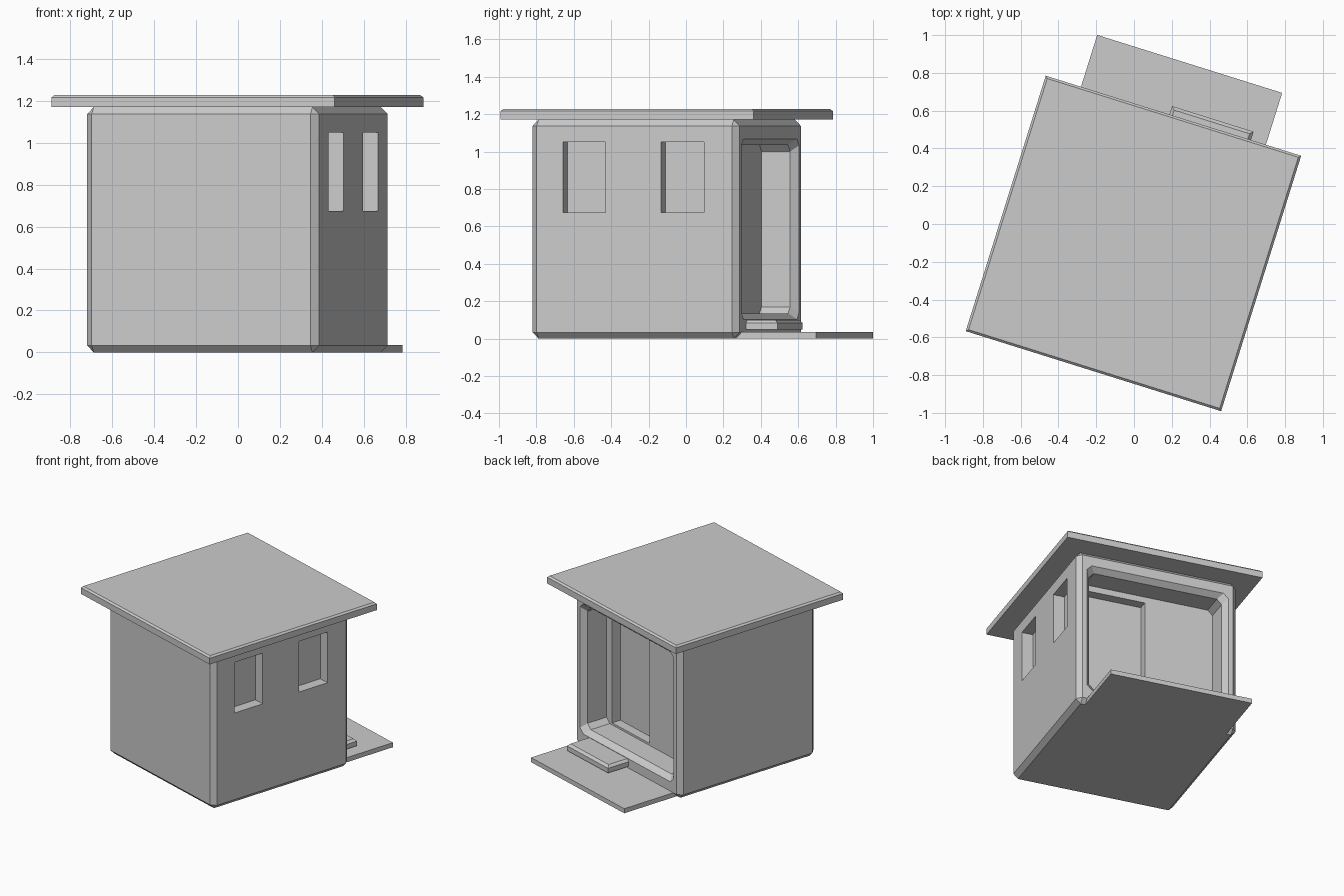
import bpy, bmesh, math

if "Cube" in bpy.data.objects:
    bpy.data.objects.remove(bpy.data.objects["Cube"])

ANGLE = math.radians(-17.4)
CENTRE = (-0.003, -0.103, 0)


def finish(name, bm):
    bmesh.ops.recalc_face_normals(bm, faces=bm.faces)
    me = bpy.data.meshes.new(name)
    bm.to_mesh(me)
    bm.free()
    ob = bpy.data.objects.new(name, me)
    bpy.context.collection.objects.link(ob)
    return ob


def box(name, lo, hi, bevel=0, top_only=False):
    """Axis-aligned box between two corners with an optional flat chamfer."""
    bm = bmesh.new()
    bmesh.ops.create_cube(bm, size=1)
    for v in bm.verts:
        v.co = [lo[i] + (v.co[i] + 0.5) * (hi[i] - lo[i]) for i in range(3)]
    if bevel:
        edges = [e for e in bm.edges
                 if not top_only or all(v.co.z > hi[2] - 1e-4 for v in e.verts)]
        bmesh.ops.bevel(bm, geom=edges, offset=bevel, segments=1,
                        profile=0.5, affect='EDGES')
    return finish(name, bm)


def porch_cutter():
    """Octagonal niche that flares outwards at its mouth."""
    bm = bmesh.new()
    rings = []
    for y, grow in ((0.38, 0), (0.54, 0), (0.62, 0.064)):
        w, z0, z1, c = 0.482 + grow, 0.135 - grow, 1.035 + grow, 0.035
        pts = [(w, z0 + c), (w, z1 - c), (w - c, z1), (c - w, z1),
               (-w, z1 - c), (-w, z0 + c), (c - w, z0), (w - c, z0)]
        rings.append([bm.verts.new((x, y, z)) for x, z in pts])
    for a, b in zip(rings, rings[1:]):
        for i in range(8):
            j = (i + 1) % 8
            bm.faces.new((a[i], a[j], b[j], b[i]))
    bm.faces.new(rings[0])
    bm.faces.new(rings[-1])
    return finish("porch_cutter", bm)


def cut(target, cutter):
    mod = target.modifiers.new("cut", 'BOOLEAN')
    mod.operation = 'DIFFERENCE'
    mod.solver = 'EXACT'
    mod.object = cutter
    cutter.hide_render = True
    bpy.context.view_layer.objects.active = target
    bpy.ops.object.modifier_apply(modifier=mod.name)
    bpy.data.objects.remove(cutter)


# Walls: chamfered block with porch niche, doorway and two side windows
walls = box("walls", (-0.58, -0.58, 0), (0.58, 0.58, 1.17), 0.033)
cut(walls, porch_cutter())
cut(walls, box("door_cutter", (0.01, 0.31, 0.15), (0.42, 0.45, 0.99)))
for y in (-0.28, 0.27):
    cut(walls, box("window_cutter", (0.50, y - 0.12, 0.675), (0.7, y + 0.12, 1.05)))

# Flat overhanging roof
roof = box("roof", (-0.7085, -0.7085, 1.17), (0.7085, 0.7085, 1.228), 0.012, True)

# Patio slab and door step at the back
patio = box("patio", (-0.513, 0.5, 0), (0.513, 0.996, 0.034))
step = box("door_step", (-0.022, 0.56, 0.048), (0.43, 0.755, 0.1), 0.017, True)

# Turn the whole building to its angle
for ob in (walls, roof, patio, step):
    ob.rotation_euler.z = ANGLE
    ob.location = CENTRE
